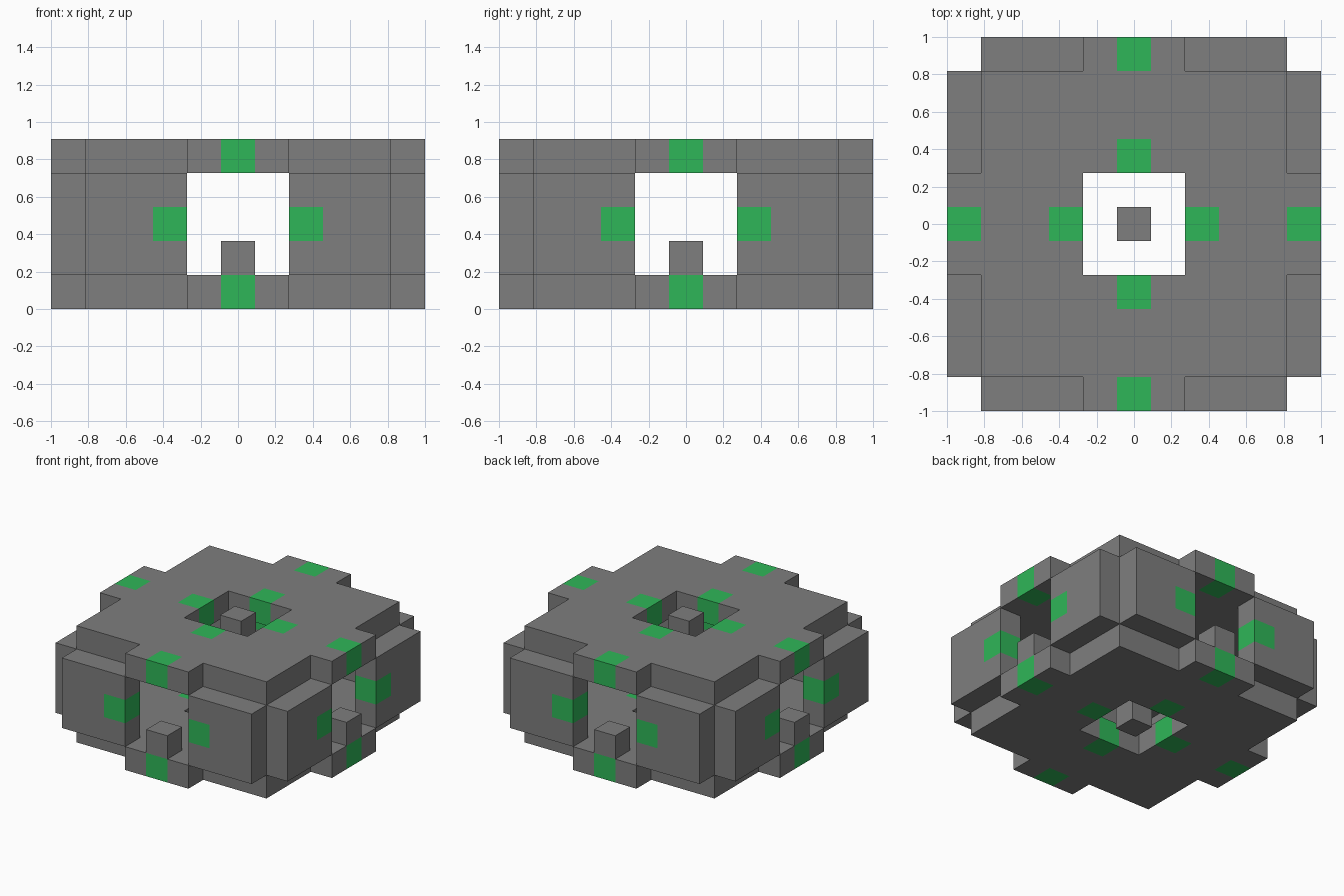
import bpy
import bmesh
from itertools import product
from mathutils import Vector

cube = bpy.data.objects.get("Cube")
if cube:
    bpy.data.objects.remove(cube, do_unlink=True)

U = 2 / 11  # edge of one block


def make_material(name, rgb):
    mat = bpy.data.materials.new(name)
    mat.use_nodes = True
    mat.diffuse_color = (*rgb, 1)
    mat.node_tree.nodes["Principled BSDF"].inputs["Base Color"].default_value = (*rgb, 1)
    return mat


MATERIALS = [make_material("stone_gray", (0.21, 0.21, 0.21)),
             make_material("bright_green", (0.028, 0.47, 0.098))]


def is_green(cell):
    """Green blocks sit midway along each opening's rim and each plate's outer edge."""
    x, y, z = cell
    across, along = sorted((abs(x), abs(y)))
    if z in (0, 4):
        return across == 0 and along in (2, 5)
    return z == 2 and (across, along) == (2, 5)


def build_blocks(name, cells):
    """Join unit blocks into one skin, leaving out the faces between neighbours."""
    cells = set(cells)
    bm = bmesh.new()
    corners = {}

    def corner(p):
        key = tuple(round(2 * c) for c in p)
        if key not in corners:
            corners[key] = bm.verts.new(p * U)
        return corners[key]

    for cell in sorted(cells):
        centre = Vector(cell) + Vector((0, 0, 0.5))
        for axis, sign in product(range(3), (-1, 1)):
            step = [0, 0, 0]
            step[axis] = sign
            if tuple(c + s for c, s in zip(cell, step)) in cells:
                continue
            n = Vector(step) / 2
            a = Vector((0, 0, 0))
            a[(axis + 1) % 3] = 0.5
            b = n.cross(a) * 2
            mid = centre + n
            face = bm.faces.new([corner(mid + d) for d in (-a - b, a - b, a + b, b - a)])
            face.material_index = int(is_green(cell))
    mesh = bpy.data.meshes.new(name)
    bm.to_mesh(mesh)
    bm.free()
    for mat in MATERIALS:
        mesh.materials.append(mat)
    obj = bpy.data.objects.new(name, mesh)
    bpy.context.collection.objects.link(obj)


def plate(z):
    """Square plate with a short tab on each side, a square opening and a centre block."""
    for x, y in product(range(-5, 6), repeat=2):
        near, far = sorted((abs(x), abs(y)))
        if 2 <= far <= 4 or (far == 5 and near <= 1) or far == 0:
            yield (x, y, z)


# Roof, and floor with a post standing in each doorway
posts = [(0, -5, 1), (0, 5, 1), (-5, 0, 1), (5, 0, 1)]
build_blocks("roof_plate", plate(4))
build_blocks("floor_plate_with_posts", list(plate(0)) + posts)

# Wall panels on both sides of every doorway
for side, end in product((-1, 1), repeat=2):
    run = [(end * i, z) for i in (2, 3, 4) for z in (1, 2, 3)]
    face_name = "front" if side < 0 else "back"
    flank_name = "right" if side < 0 else "left"
    build_blocks(f"{face_name}_wall_{'right' if end < 0 else 'left'}",
                 [(i, 5 * side, z) for i, z in run])
    build_blocks(f"{flank_name}_wall_{'front' if end < 0 else 'back'}",
                 [(5 * side, i, z) for i, z in run])
